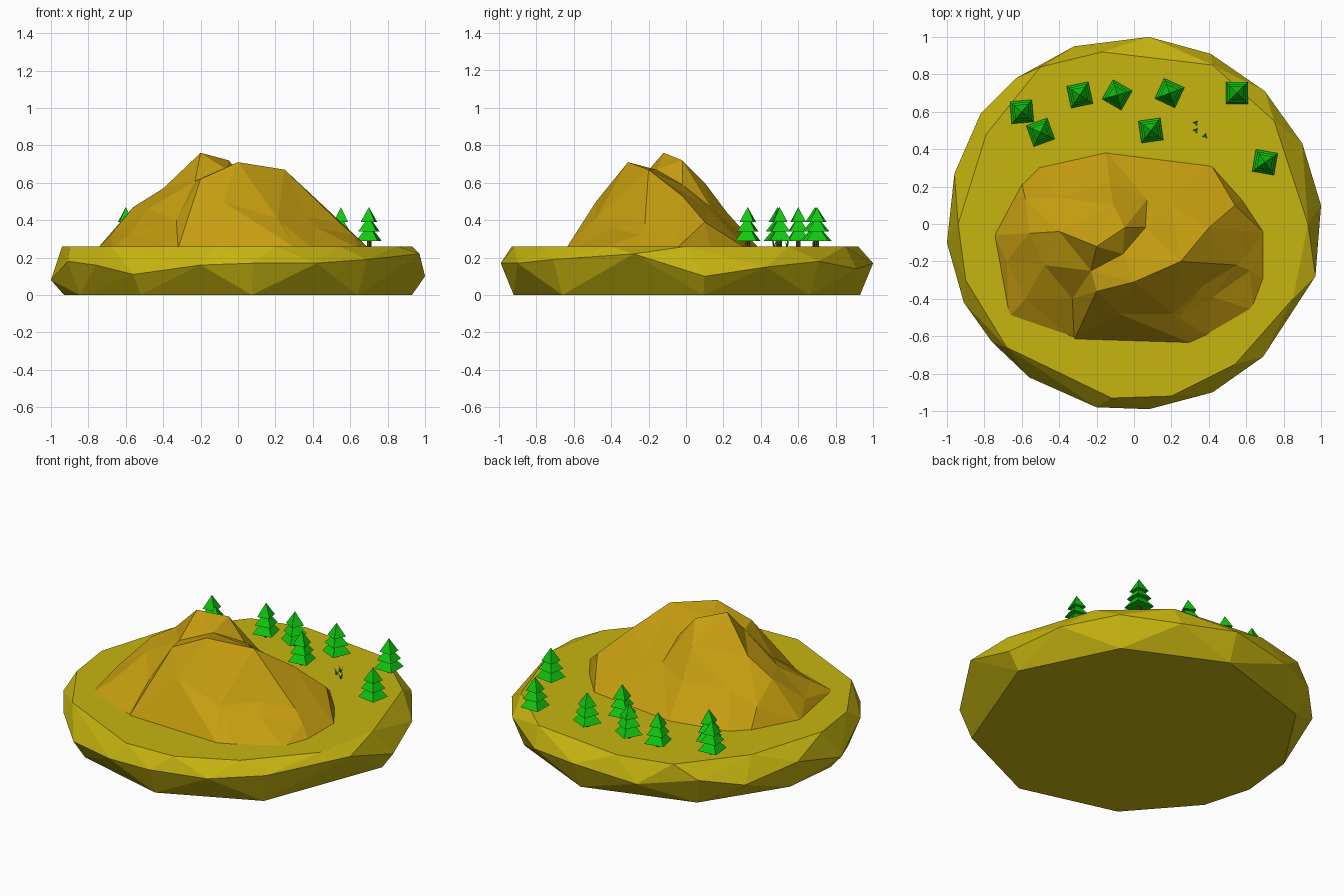
import bpy
import bmesh
import math
from mathutils import Vector
from mathutils.geometry import delaunay_2d_cdt

default = bpy.data.objects.get("Cube")
if default:
    bpy.data.objects.remove(default, do_unlink=True)


def make_material(name, colour):
    mat = bpy.data.materials.new(name)
    mat.use_nodes = True
    rgba = (*colour, 1)
    mat.diffuse_color = rgba
    mat.node_tree.nodes["Principled BSDF"].inputs["Base Color"].default_value = rgba
    return mat


grass = make_material("dry grass yellow", (.57, .46, .005))
rock = make_material("ochre rock", (.56, .34, .005))
leaf = make_material("bright leaf green", (.005, .58, .005))
bark = make_material("dark bark", (.09, .05, .01))


def finish(bm, name, materials):
    bmesh.ops.recalc_face_normals(bm, faces=bm.faces)
    mesh = bpy.data.meshes.new(name)
    bm.to_mesh(mesh)
    bm.free()
    for mat in materials:
        mesh.materials.append(mat)
    obj = bpy.data.objects.new(name, mesh)
    bpy.context.collection.objects.link(obj)
    return obj


# Island: hull of a rough waist, a flat top outline and a smaller flat base
GROUND = .26
waist = [
    (.08, 1, .17), (.41, .91, .14), (.7, .71, .18), (.9, .43, .15),
    (1, .1, .1), (.97, -.28, .22), (.69, -.71, .19), (.42, -.9, .17),
    (.08, -.99, .17), (-.2, -.98, .16), (-.56, -.82, .11), (-.76, -.63, .16),
    (-.91, -.42, .18), (-1, -.1, .08), (-.96, .27, .18), (-.82, .59, .12),
    (-.63, .78, .17), (-.32, .95, .13)]
plateau = [
    (-.17, .92), (.42, .85), (.75, .55), (.93, 0), (.85, -.4), (.54, -.75),
    (.2, -.92), (-.12, -.93), (-.68, -.66), (-.9, -.3), (-.94, 0),
    (-.79, .48), (-.5, .84)]

bm = bmesh.new()
for x, y, z in waist:
    bm.verts.new((x, y, z))
for x, y in plateau:
    bm.verts.new((x, y, GROUND))
for x, y, z in waist[::2] + [waist[13]]:
    bm.verts.new((x * .93, y * .93, 0))
hull = bmesh.ops.convex_hull(bm, input=bm.verts)
spare = [v for v in hull["geom_interior"] if isinstance(v, bmesh.types.BMVert)]
bmesh.ops.delete(bm, geom=spare, context="VERTS")
finish(bm, "island_base", [grass])

# Mountain: foot outline, then ridge lines, then loose slope points
foot = [
    (-.15, .39), (.41, .32), (.58, .13), (.7, -.05), (.7, -.3), (.64, -.46),
    (.4, -.6), (.31, -.64), (-.32, -.62), (-.67, -.5), (-.75, -.06),
    (-.6, .22), (-.51, .31)]
ridges = [
    # long eastern ridge
    [(-.2, -.36, .62), (0, -.31, .71), (.25, -.2, .67), (.4, -.02, .53),
     (.54, .1, .39)],
    # western peak and its shoulder
    [(-.05, -.02, .72), (-.2, -.12, .76), (-.4, -.04, .57), (-.56, -.05, .47)],
    # spur behind the peak
    [(-.05, -.02, .72), (-.11, .1, .6), (-.13, .22, .44)],
    # gully between the two summits
    [(-.23, -.25, .61), (-.06, -.16, .67), (.06, -.02, .59), (.07, .13, .47)],
    # ledge on the front slope, upper and lower lip
    [(.21, -.48, .41), (.37, -.33, .42), (.55, -.22, .38)],
    [(.24, -.5, .38), (.42, -.39, .36), (.62, -.25, .32)]]
slopes = [
    (-.08, -.48, .5), (-.33, -.4, .4), (-.58, -.4, .33), (-.48, -.22, .46),
    (-.68, -.2, .32), (-.58, .13, .37), (-.4, .14, .44), (.2, .1, .47),
    (.35, .12, .42)]

points = [(x, y, GROUND - .01) for x, y in foot]
edges = [(i, (i + 1) % len(foot)) for i in range(len(foot))]
for ridge in ridges:
    ids = []
    for p in ridge:
        if p not in points:
            points.append(p)
        ids.append(points.index(p))
    edges += list(zip(ids, ids[1:]))
points += slopes
flat, _, tris, origin, _, _ = delaunay_2d_cdt(
    [Vector(p[:2]) for p in points], edges, [], 1, 1e-5)

bm = bmesh.new()
verts = []
for co, source in zip(flat, origin):
    height = points[source[0]][2] if source else GROUND
    verts.append(bm.verts.new((co.x, co.y, height)))
for tri in tris:
    bm.faces.new([verts[i] for i in tri])
outline = [e for e in bm.edges if e.is_boundary]
bmesh.ops.holes_fill(bm, edges=outline)
finish(bm, "mountain", [rock])


# Trees: three stacked square pyramids on a thin trunk
def cone(bm, sides, radius, z0, z1, tip=0.0):
    made = bmesh.ops.create_cone(
        bm, cap_ends=True, segments=sides, radius1=radius, radius2=tip, depth=z1 - z0)
    bmesh.ops.translate(bm, verts=made["verts"], vec=(0, 0, (z0 + z1) / 2))
    return {f for v in made["verts"] for f in v.link_faces}


def add_tree(name, x, y, turn):
    bm = bmesh.new()
    for f in cone(bm, 5, .014, -.01, .04, .012):
        f.material_index = 1
    for radius, low, high in ((.084, .028, .12), (.07, .08, .16), (.054, .13, .21)):
        cone(bm, 4, radius, low, high)
    tree = finish(bm, name, [leaf, bark])
    tree.location = (x, y, GROUND)
    tree.rotation_euler.z = math.radians(turn + 45)


grove = [
    (-.6, .6, 5), (-.5, .49, 20), (-.29, .69, 12), (-.09, .69, 60),
    (.09, .5, 8), (.19, .7, 65), (.55, .7, 0), (.7, .33, 80)]
for number, (x, y, turn) in enumerate(grove, 1):
    add_tree(f"pine_tree_{number}", x, y, turn)

# Grass tufts: three leaning blades each
bm = bmesh.new()
for cx, cy in ((.33, .54), (.33, .5), (.38, .47)):
    for k in range(3):
        a = math.tau * k / 3 + cx * 9
        out = Vector((math.cos(a), math.sin(a), 0))
        side = Vector((-out.y, out.x, 0)) * .006
        root = Vector((cx, cy, GROUND - .003))
        tip = root + out * .018 + Vector((0, 0, .045))
        bm.faces.new([bm.verts.new(p) for p in (root - side, root + side, tip)])
finish(bm, "grass_tufts", [leaf])
